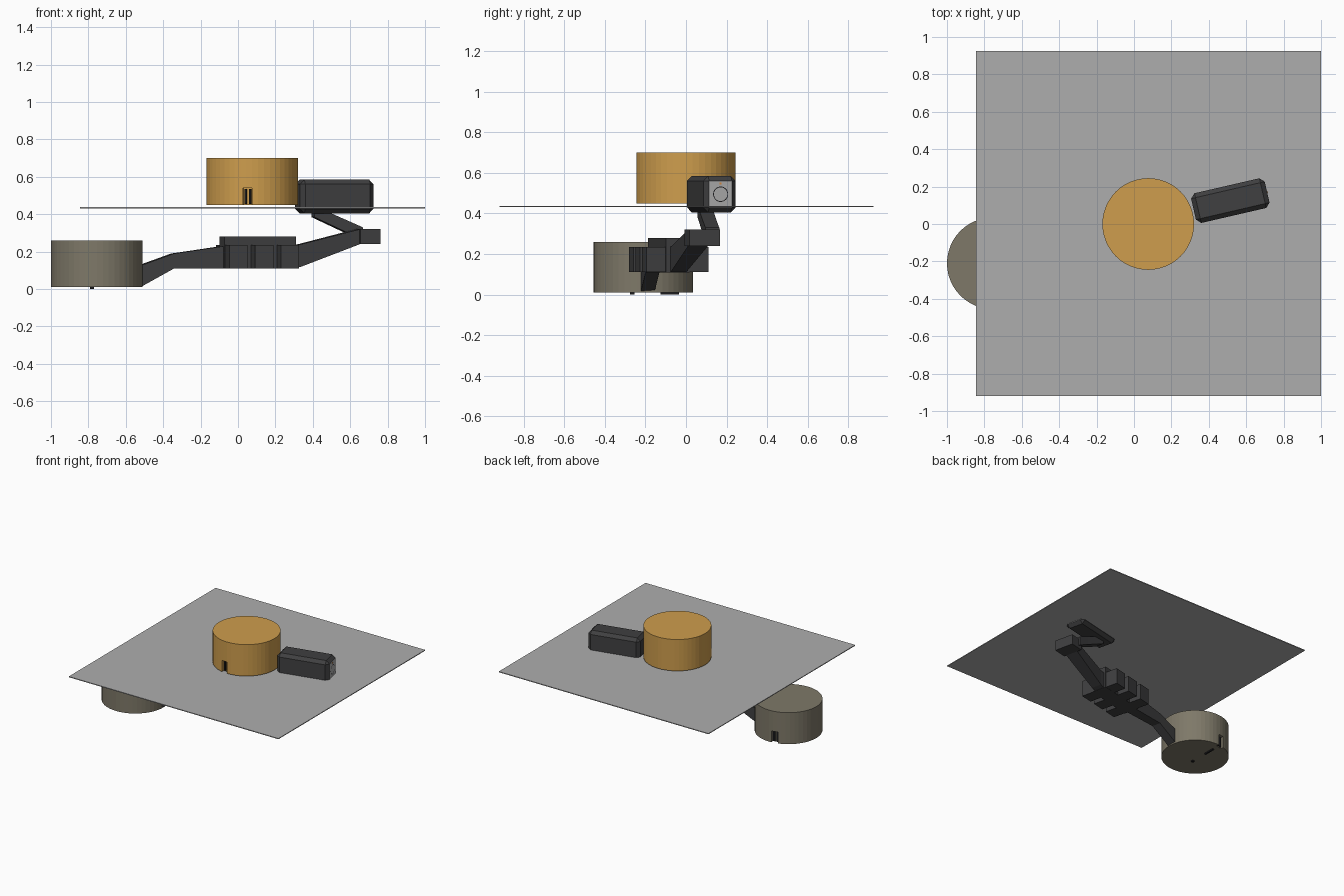
import bpy, bmesh, math
from mathutils import Matrix, Vector

if "Cube" in bpy.data.objects:
    bpy.data.objects.remove(bpy.data.objects["Cube"], do_unlink=True)

TILT = math.radians(13)  # heading shared by arm, hub and housing


def material(name, r, g, b):
    m = bpy.data.materials.new(name)
    m.use_nodes = True
    m.diffuse_color = (r, g, b, 1)
    m.node_tree.nodes["Principled BSDF"].inputs["Base Color"].default_value = (r, g, b, 1)
    return m


AMBER = material("amber", 0.62, 0.34, 0.075)
OLIVE = material("olive grey", 0.21, 0.19, 0.14)
DARK = material("charcoal", 0.05, 0.05, 0.052)
GREY = material("sheet grey", 0.42, 0.42, 0.42)
BLACK = material("black", 0.012, 0.012, 0.014)
ORANGE = material("orange", 0.7, 0.25, 0.05)


def add(name, bm, mat):
    bmesh.ops.recalc_face_normals(bm, faces=bm.faces)
    me = bpy.data.meshes.new(name)
    bm.to_mesh(me)
    bm.free()
    me.materials.append(mat)
    ob = bpy.data.objects.new(name, me)
    bpy.context.collection.objects.link(ob)
    return ob


def box(name, centre, size, mat, angle=0.0, bevel=0.0):
    bm = bmesh.new()
    bmesh.ops.create_cube(bm, size=1)
    bmesh.ops.scale(bm, vec=size, verts=bm.verts)
    if bevel:
        bmesh.ops.bevel(bm, geom=bm.edges[:], offset=bevel, segments=1, affect='EDGES')
    bmesh.ops.transform(bm, verts=bm.verts,
                        matrix=Matrix.Translation(centre) @ Matrix.Rotation(angle, 4, 'Z'))
    return add(name, bm, mat)


def loft(name, sections, mat, angle=TILT):
    """Beam through sections (x, y, half width, bottom, top)."""
    side = Vector((-math.sin(angle), math.cos(angle), 0))
    bm = bmesh.new()
    rings = []
    for x, y, w, low, high in sections:
        rings.append([bm.verts.new(Vector((x, y, z)) + side * s * w)
                      for s, z in ((-1, low), (1, low), (1, high), (-1, high))])
    for a, b in zip(rings, rings[1:]):
        for i in range(4):
            j = (i + 1) % 4
            bm.faces.new((a[i], a[j], b[j], b[i]))
    bm.faces.new(rings[0])
    bm.faces.new(rings[-1])
    return add(name, bm, mat)


def drum(name, x, y, low, slot_angle, mat):
    """Round drum with a small socket recess low in its side."""
    r, h = 0.245, 0.25
    bm = bmesh.new()
    bmesh.ops.create_cone(bm, cap_ends=True, segments=48, radius1=r, radius2=r, depth=h,
                          matrix=Matrix.Translation((x, y, low + h / 2)))
    body = add(name, bm, mat)
    out = Vector((math.cos(slot_angle), math.sin(slot_angle), 0))
    across = Vector((-out.y, out.x, 0))
    base = Vector((x, y, low + 0.04))
    cutter = box(name + "_socket_cutter", base + out * r, (0.05, 0.05, 0.1), mat, slot_angle)
    cutter.hide_render = True
    cutter.hide_set(True)
    cut = body.modifiers.new("socket", 'BOOLEAN')
    cut.operation = 'DIFFERENCE'
    cut.object = cutter
    cut.solver = 'EXACT'
    for i in (-1, 1):
        box(name + "_socket_pin", base + out * (r - 0.02) + across * i * 0.012 + Vector((0, 0, 0.005)),
            (0.01, 0.012, 0.08), BLACK, slot_angle)


# Sheet and the two drums
box("sheet", (0.0775, 0.0025, 0.435), (1.845, 1.845, 0.006), GREY)
drum("upper_drum", 0.076, 0.0, 0.45, math.radians(-96), AMBER)
drum("lower_drum", -0.755, -0.21, 0.01, math.radians(101), OLIVE)

# Small feet beneath the lower drum
box("foot_bar", (-0.78, -0.08, 0.005), (0.012, 0.09, 0.01), BLACK)
box("foot_stud", (-0.78, -0.265, 0.006), (0.02, 0.02, 0.01), BLACK)

# Hub: tall spine with three blocks on each side
hub = Vector((0.105, -0.085, 0))
turn = Matrix.Rotation(TILT, 3, 'Z')
box("hub_spine", hub + Vector((0, 0, 0.195)), (0.393, 0.12, 0.17), DARK, TILT)
for side in (-1, 1):
    for step in (-1, 0, 1):
        offset = turn @ Vector((step * 0.142, side * 0.105, 0.173))
        box("hub_block", hub + offset, (0.1, 0.104, 0.125), DARK, TILT)

# Arms from the lower drum through the hub up to the elbow
loft("lower_arm", [(-0.53, -0.19, 0.035, 0.01, 0.125), (-0.35, -0.165, 0.035, 0.11, 0.19),
                   (-0.08, -0.125, 0.04, 0.11, 0.23)], DARK)
loft("middle_arm", [(0.29, -0.04, 0.04, 0.11, 0.235), (0.33, -0.03, 0.04, 0.12, 0.24),
                    (0.64, 0.06, 0.05, 0.24, 0.32)], DARK)
box("elbow", (0.69, 0.08, 0.28), (0.11, 0.155, 0.08), DARK, TILT)
loft("upper_arm", [(0.66, 0.13, 0.035, 0.26, 0.33), (0.57, 0.115, 0.035, 0.305, 0.37),
                   (0.40, 0.09, 0.035, 0.385, 0.445)], DARK)

# Chamfered housing with a pale end face
centre = Vector((0.515, 0.125, 0.495))
housing = box("housing", centre, (0.404, 0.163, 0.18), DARK, TILT, bevel=0.024)
housing.data.materials.append(GREY)
axis = turn @ Vector((1, 0, 0))
for face in housing.data.polygons:
    if face.normal.dot(axis) > 0.99:
        face.material_index = 1

# Ring and indicator on the end face
bm = bmesh.new()
loops = [[bm.verts.new((r * math.cos(math.tau * i / 32), r * math.sin(math.tau * i / 32), 0))
          for i in range(32)] for r in (0.034, 0.038)]
for i in range(32):
    j = (i + 1) % 32
    bm.faces.new((loops[0][i], loops[1][i], loops[1][j], loops[0][j]))
place = Matrix.Translation(centre + axis * 0.204) @ Matrix.Rotation(TILT, 4, 'Z') @ Matrix.Rotation(math.pi / 2, 4, 'Y')
bmesh.ops.transform(bm, verts=bm.verts, matrix=place)
add("lens_ring", bm, BLACK)
box("indicator", centre + axis * 0.203 + Vector((0, 0, 0.052)), (0.004, 0.01, 0.01), ORANGE, TILT)
